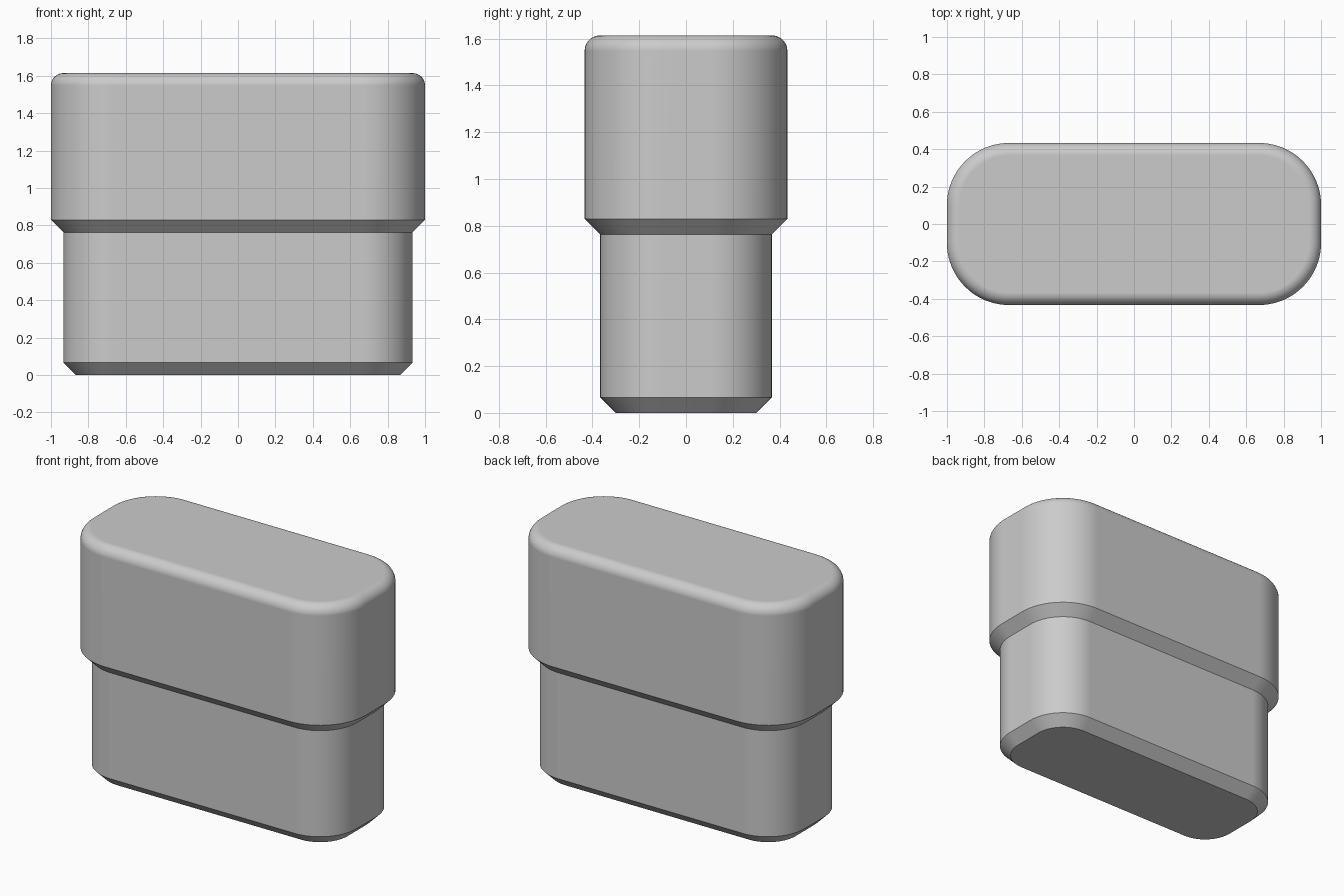
import bpy
import bmesh
import math

cube = bpy.data.objects.get("Cube")
if cube:
    bpy.data.objects.remove(cube, do_unlink=True)

CORE_X, CORE_Y = 0.667, 0.1   # centres of the rounded corners
CORNER_STEPS = 20
FILLET_STEPS = 10
HEIGHT, STEP = 1.614, 0.0667  # total height, chamfer and fillet size


def rounded_ring(bm, radius, z):
    """Rounded rectangle of vertices around the fixed corner centres."""
    ring = []
    for quarter, (sx, sy) in enumerate([(1, 1), (-1, 1), (-1, -1), (1, -1)]):
        for i in range(CORNER_STEPS + 1):
            a = (quarter + i / CORNER_STEPS) * math.pi / 2
            ring.append(bm.verts.new((sx * CORE_X + radius * math.cos(a),
                                      sy * CORE_Y + radius * math.sin(a), z)))
    return ring


# Profile: chamfered foot, lower wall, chamfered ledge, upper wall
foot, lower, upper = 0.2, 0.2 + STEP, 0.2 + 2 * STEP
profile = [(foot, 0), (lower, STEP), (lower, 0.763), (upper, 0.763 + STEP)]

# Rounded top edge
for i in range(FILLET_STEPS + 1):
    a = i / FILLET_STEPS * math.pi / 2
    profile.append((lower + STEP * math.cos(a),
                    HEIGHT - STEP + STEP * math.sin(a)))

# Skin the rings into one closed body
bm = bmesh.new()
rings = [rounded_ring(bm, r, z) for r, z in profile]
for low, high in zip(rings, rings[1:]):
    for i in range(len(low)):
        j = (i + 1) % len(low)
        bm.faces.new((low[i], low[j], high[j], high[i]))
bm.faces.new(rings[0][::-1])
bm.faces.new(rings[-1])
mesh = bpy.data.meshes.new("stepped_block")
bm.to_mesh(mesh)
bm.free()

block = bpy.data.objects.new("stepped_block", mesh)
bpy.context.collection.objects.link(block)

# Plain grey
grey = bpy.data.materials.new("light_grey")
grey.use_nodes = True
colour = (0.6, 0.6, 0.6, 1)
grey.diffuse_color = colour
grey.node_tree.nodes["Principled BSDF"].inputs["Base Color"].default_value = colour
mesh.materials.append(grey)

# Smooth curves, crisp chamfers, flat walls
bpy.ops.object.select_all(action='DESELECT')
block.select_set(True)
bpy.context.view_layer.objects.active = block
bpy.ops.object.shade_smooth_by_angle(angle=math.radians(30))
weighted = block.modifiers.new("flat_walls", 'WEIGHTED_NORMAL')
weighted.keep_sharp = True
